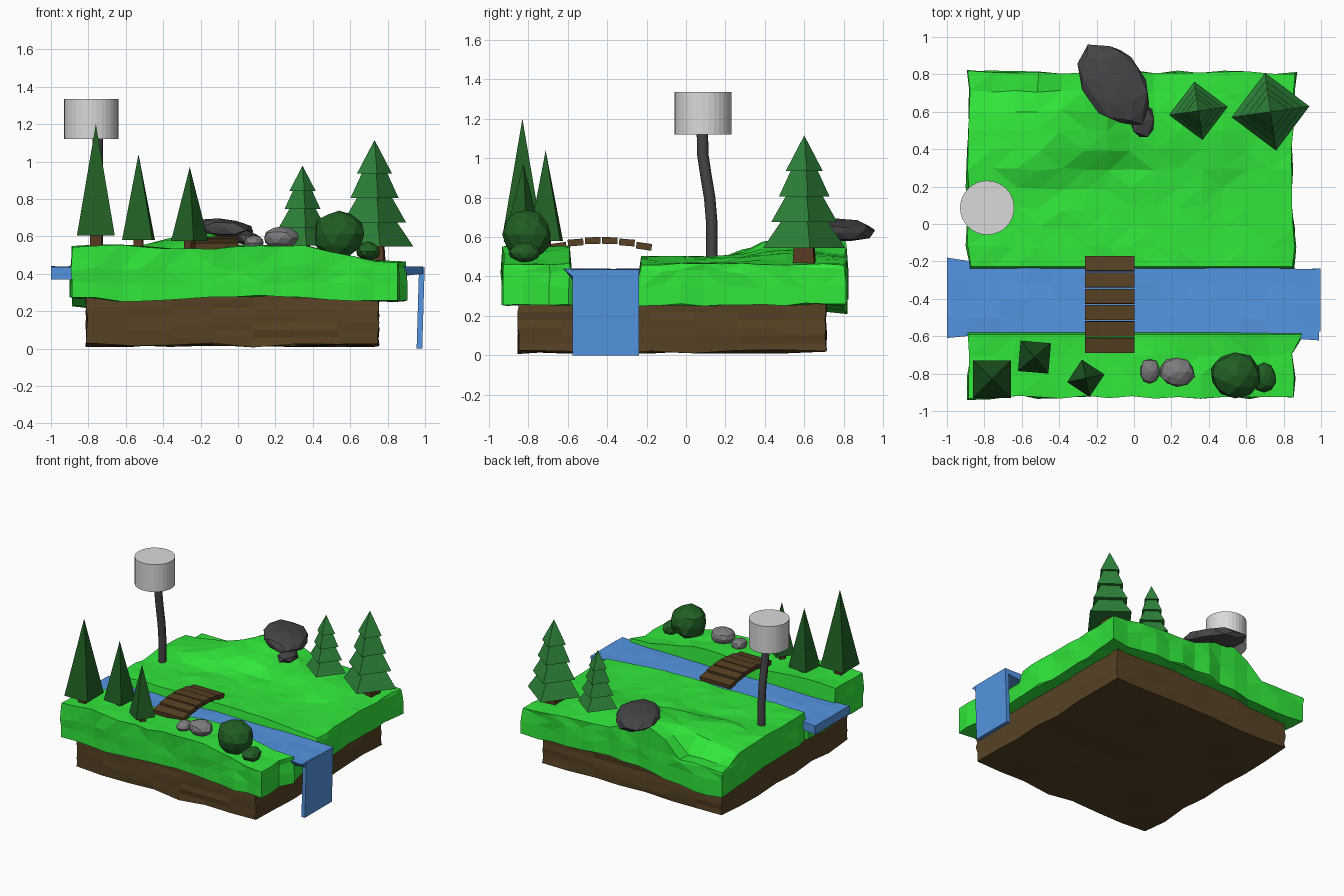
import bpy, bmesh, math, random
from mathutils import Matrix, Vector, Euler

random.seed(4)
if "Cube" in bpy.data.objects:
    bpy.data.objects.remove(bpy.data.objects["Cube"])


def material(name, r, g, b):
    m = bpy.data.materials.new(name)
    m.diffuse_color = (r, g, b, 1)
    m.use_nodes = True
    m.node_tree.nodes["Principled BSDF"].inputs["Base Color"].default_value = (r, g, b, 1)
    return m


GRASS = material("grass green", .032, .83, .045)
DIRT = material("soil brown", .095, .055, .018)
PLANK = material("plank brown", .095, .052, .017)
TRUNK = material("trunk brown", .095, .04, .015)
WATER = material("water blue", .09, .3, .76)
PINE = material("pine green", .027, .225, .042)
DARK_PINE = material("dark leaf green", .015, .115, .018)
STONE = material("stone grey", .2, .2, .21)
CHARCOAL = material("charcoal grey", .06, .058, .064)
LAMP = material("lamp white", .7, .7, .7)


def jitter(a):
    return random.uniform(-a, a)


def finish(bm, name, mat):
    bmesh.ops.recalc_face_normals(bm, faces=bm.faces)
    mesh = bpy.data.meshes.new(name)
    bm.to_mesh(mesh)
    bm.free()
    mesh.materials.append(mat)
    obj = bpy.data.objects.new(name, mesh)
    bpy.context.collection.objects.link(obj)
    return obj


def cone(name, mat, x, y, z0, z1, r0, r1=0, sides=4, turn=0):
    bm = bmesh.new()
    place = Matrix.Translation((x, y, (z0 + z1) / 2)) @ Matrix.Rotation(turn, 4, "Z")
    bmesh.ops.create_cone(bm, cap_ends=True, segments=sides, radius1=r0,
                          radius2=r1, depth=z1 - z0, matrix=place)
    return finish(bm, name, mat)


def boulder(name, mat, loc, size, turn=(0, 0, 0), rough=.1, detail=2):
    bm = bmesh.new()
    bmesh.ops.create_icosphere(bm, subdivisions=detail, radius=1)
    rot = Euler(turn).to_matrix()
    for v in bm.verts:
        p = v.co * (1 + jitter(rough))
        v.co = rot @ Vector(a * b for a, b in zip(p, size)) + Vector(loc)
    return finish(bm, name, mat)


def sheet(bm, xs, ys, place):
    rows = [[bm.verts.new(place(x, y)) for x in xs] for y in ys]
    for a, b in zip(rows, rows[1:]):
        for i in range(len(xs) - 1):
            bm.faces.new((a[i], a[i + 1], b[i + 1], b[i]))


def skirt(bm, place):
    """Extrude the open border down and reposition its new vertices."""
    border = [e for e in bm.edges if e.is_boundary]
    new = bmesh.ops.extrude_edge_only(bm, edges=border)["geom"]
    for v in new:
        if isinstance(v, bmesh.types.BMVert):
            v.co = place(v.co)


def smooth(a, b, t):
    t = max(0, min(1, (t - a) / (b - a)))
    return t * t * (3 - 2 * t)


def span(a, b, n):
    return [a + (b - a) * i / n for i in range(n + 1)]


# Grass slab with a river channel
def ground(x, y):
    if -.585 < y < -.235:
        return .38
    if y < -.5:
        return .542 - .075 * smooth(.3, .85, x) + .01 * math.sin(7 * x)
    z = .498 - .035 * smooth(.4, .85, x)
    # ledge, hill under the boulder, dip, and the sunken far corner
    z += .055 * smooth(.3, .42, y - .2 * x) * smooth(-1, -.4, x) * (1 - smooth(-.22, .1, x))
    z += .07 * math.exp(-((x + .18) / .25) ** 2 - ((y - .68) / .25) ** 2)
    z += .03 * math.exp(-((x - .25) / .3) ** 2 - ((y - .5) / .2) ** 2)
    z -= .03 * math.exp(-((x - .5) / .15) ** 2 - ((y - .05) / .2) ** 2)
    sunken = smooth(.58, .68, y) * (1 - smooth(-.5, -.33, x))
    return z + (.425 - z) * sunken


def grass_top(x, y):
    bulge = .04 if x > .8 and -.65 < y < -.5 else 0
    inner = -.65 < y < -.2
    return (x + bulge + jitter(.01), y + (0 if inner else jitter(.01)),
            ground(x, y) + jitter(.006))


def grass_side(level):
    def place(p):
        out = 1 + jitter(.012)
        return (p.x * out, p.y * out, min(p.z - .015, level + jitter(.015)))
    return place


def grass_bottom(p):
    corner = smooth(0, .85, -p.x) * smooth(.2, .8, p.y)
    return (p.x, p.y, .27 - .055 * corner + .015 * math.sin(5 * p.x + 1) + jitter(.008))


bm = bmesh.new()
sheet(bm, span(-.88, .85, 14),
      span(-.925, -.59, 3) + [-.575, -.41, -.245] + span(-.228, .81, 10), grass_top)
skirt(bm, grass_side(.43))
skirt(bm, grass_side(.35))
skirt(bm, grass_bottom)
bmesh.ops.holes_fill(bm, edges=[e for e in bm.edges if e.is_boundary])
bmesh.ops.triangulate(bm, faces=bm.faces)
finish(bm, "grass_slab", GRASS)

# Soil block with an uneven underside
bm = bmesh.new()
bmesh.ops.create_cube(bm, size=1)
bmesh.ops.subdivide_edges(bm, edges=bm.edges, cuts=6, use_grid_fill=True)
for v in bm.verts:
    low = v.co.z < -.45
    v.co = (v.co.x * 1.56 - .03 + jitter(.006), v.co.y * 1.56 - .07 + jitter(.006),
            .16 + v.co.z * .28)
    if low:
        v.co.z = .018 + jitter(.012)
finish(bm, "soil_block", DIRT)


# River, flaring at its ends, and its waterfall
def river_top(x, y):
    left, right = smooth(-.75, -1, x), smooth(.75, 1, x)
    middle = -.412 + .015 * left - .018 * right + .008 * math.sin(6 * x)
    return (x, middle + y * (.185 + .03 * left + .005 * right), .437 + jitter(.004))


def river_bottom(p):
    end = smooth(.7, 1, p.x)
    return (p.x, max(p.y, -.575) if end else p.y, .37 + .03 * end)


bm = bmesh.new()
sheet(bm, span(-1, .99, 14), span(-1, 1, 4), river_top)
skirt(bm, river_bottom)
bmesh.ops.holes_fill(bm, edges=[e for e in bm.edges if e.is_boundary])
finish(bm, "river", WATER)

bm = bmesh.new()
bmesh.ops.create_cube(bm, size=1)
for v in bm.verts:
    up = v.co.z > 0
    v.co = (.97 + v.co.x * .03 + (.013 if up else 0), -.407 + v.co.y * .336, .435 if up else 0)
finish(bm, "waterfall", WATER)

# Arched plank bridge
for i in range(6):
    t = (i - 2.5) / 2.5
    bm = bmesh.new()
    bmesh.ops.create_cube(bm, size=1, matrix=Matrix.Translation((-.13, -.43 + t * .217, .583 - .03 * t * t))
                          @ Matrix.Rotation(-.14 * t, 4, "X") @ Matrix.Diagonal((.265, .079, .034, 1)))
    finish(bm, f"bridge_plank_{i + 1}", PLANK)

# Tiered pines: x, y, base height, scale
for n, (x, y, z, s) in enumerate([(.73, .6, .545, 1), (.345, .605, .55, .75)], 1):
    cone(f"pine_{n}_trunk", TRUNK, x, y, z - .09, z + .02, .078 * s, .068 * s, 4, .7)
    for k, (z0, z1, r0, r1) in enumerate([(0, .14, .21, .115), (.13, .27, .17, .09),
                                          (.26, .4, .13, .065), (.39, .57, .095, 0)], 1):
        cone(f"pine_{n}_tier_{k}", PINE, x, y, z + z0 * s, z + z1 * s, r0 * s, r1 * s, 4, .14)

# Narrow pointed trees: x, y, base, tip, radius, turn
for n, (x, y, z0, z1, r, turn) in enumerate([(-.76, -.83, .605, 1.2, .143, math.pi / 4),
                                             (-.532, -.712, .58, 1.04, .115, .7),
                                             (-.258, -.825, .575, .97, .102, .2)], 1):
    cone(f"slim_tree_{n}_trunk", TRUNK, x, y, .5, z0 + .01, r * .32, r * .3, 4, turn)
    cone(f"slim_tree_{n}_leaves", DARK_PINE, x, y, z0, z1, r, 0, 4, turn)

# Bushes, stones and the overhanging boulder
boulder("large_bush", DARK_PINE, (.54, -.81, .612), (.135, .125, .135), rough=.08)
boulder("small_bush", DARK_PINE, (.695, -.82, .52), (.065, .08, .05), rough=.08)
boulder("small_stone", STONE, (.085, -.785, .565), (.055, .065, .042), rough=.06)
boulder("large_stone", STONE, (.23, -.79, .592), (.095, .08, .06), rough=.06)
boulder("overhanging_boulder", CHARCOAL, (-.1, .745, .635), (.168, .245, .06), (0, .1, .6), .08)
boulder("boulder_foot", CHARCOAL, (.045, .55, .59), (.075, .1, .04), (0, 0, .1), .1, 1)

# Lamp on a bent post
curve = bpy.data.curves.new("lamp_post", "CURVE")
curve.dimensions = "3D"
curve.bevel_depth = .029
curve.bevel_resolution = 2
curve.use_fill_caps = True
line = curve.splines.new("POLY")
path = [(.13, .45), (.13, .68), (.12, .8), (.1, .92), (.085, 1.02), (.083, 1.14)]
line.points.add(len(path) - 1)
for point, (y, z) in zip(line.points, path):
    point.co = (-.75, y, z, 1)
curve.materials.append(CHARCOAL)
bpy.context.collection.objects.link(bpy.data.objects.new("lamp_post", curve))
cone("lamp_shade", LAMP, -.785, .087, 1.12, 1.335, .145, .145, 32)
